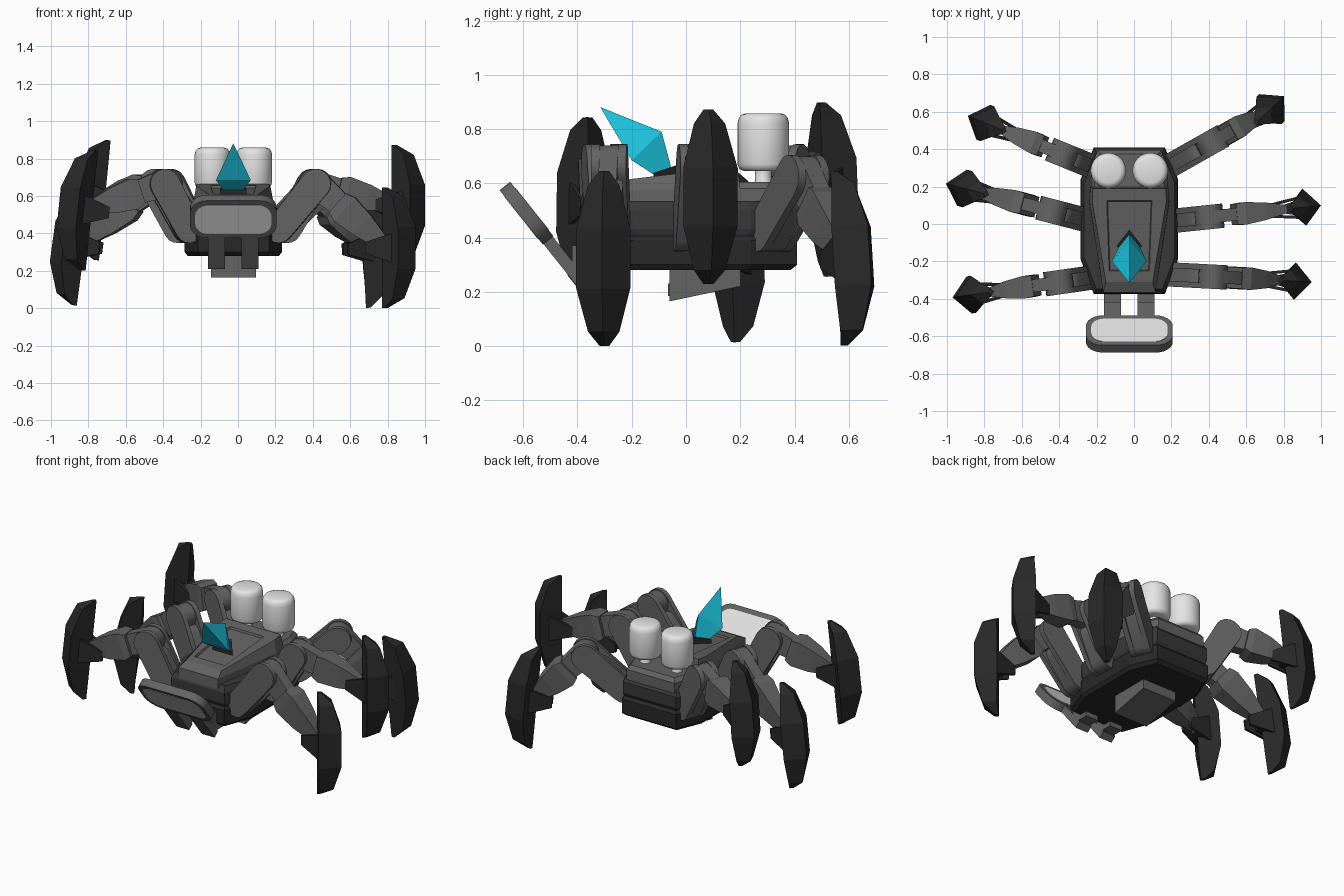
import bpy, math
from mathutils import Vector, Matrix

if "Cube" in bpy.data.objects:
    bpy.data.objects.remove(bpy.data.objects["Cube"])

CX = -0.025  # body centre line


def mat(name, r, g, b):
    m = bpy.data.materials.new(name)
    m.diffuse_color = (r, g, b, 1)
    m.use_nodes = True
    m.node_tree.nodes["Principled BSDF"].inputs["Base Color"].default_value = m.diffuse_color
    return m


GRAY = mat("mid gray", 0.125, 0.125, 0.125)
HULL = mat("dark gray", 0.04, 0.04, 0.04)
BLACK = mat("black", 0.022, 0.022, 0.022)
WHITE = mat("off white", 0.78, 0.78, 0.78)
TEAL = mat("teal", 0.012, 0.58, 0.77)


def loft(name, rings, m, matrix=None, smooth=0):
    """Skin equal-length rings of points and cap both ends; smooth is an angle in degrees."""
    n = len(rings[0])
    verts = [Vector(p) for r in rings for p in r]
    faces = [tuple(range(n))[::-1], tuple(range((len(rings) - 1) * n, len(rings) * n))]
    for k in range(len(rings) - 1):
        for i in range(n):
            a, b = k * n + i, k * n + (i + 1) % n
            faces.append((a, b, b + n, a + n))
    me = bpy.data.meshes.new(name)
    me.from_pydata(verts, [], faces)
    if matrix:
        me.transform(matrix)
    me.materials.append(m)
    ob = bpy.data.objects.new(name, me)
    bpy.context.collection.objects.link(ob)
    bpy.context.view_layer.objects.active = ob
    ob.select_set(True)
    bpy.ops.object.mode_set(mode='EDIT')
    bpy.ops.mesh.select_all(action='SELECT')
    bpy.ops.mesh.normals_make_consistent(inside=False)
    bpy.ops.object.mode_set(mode='OBJECT')
    if smooth:
        bpy.ops.object.shade_smooth_by_angle(angle=math.radians(smooth))
    ob.select_set(False)
    return ob


def sym(pts, z, s=1.0):
    """Mirror half-outline points (half width, y) into a closed ring; z is a number or function of y."""
    f = z if callable(z) else (lambda y: z)
    half = [(x * s, y * s) for x, y in pts]
    return [(CX + x, y, f(y)) for x, y in half] + [(CX - x, y, f(y)) for x, y in reversed(half)]


def box(name, x0, x1, y0, y1, z0, z1, m, matrix=None):
    r = [(x0, y0), (x1, y0), (x1, y1), (x0, y1)]
    return loft(name, [[(x, y, z) for x, y in r] for z in (z0, z1)], m, matrix)


def lathe(name, profile, x, y, m, n=32):
    rings = [[(x + r * math.cos(i * math.tau / n), y + r * math.sin(i * math.tau / n), z)
              for i in range(n)] for r, z in profile]
    return loft(name, rings, m, smooth=60)


def capsule(p, q, r1, r2, n=8):
    """Rounded outline around two points in the leg plane."""
    a = math.atan2(q[1] - p[1], q[0] - p[0])
    out = []
    for c, r, start in ((q, r2, a - math.pi / 2), (p, r1, a + math.pi / 2)):
        for i in range(n + 1):
            t = start + math.pi * i / n
            out.append((c[0] + r * math.cos(t), c[1] + r * math.sin(t)))
    return out


def plate(name, outline, l0, l1, m, matrix):
    """Extrude a leg-plane outline sideways."""
    return loft(name, [[(x, l, z) for x, z in outline] for l in (l0, l1)], m, matrix, 35)


# Hull: octagonal tub with a groove around it
TUB = [(0.19, 0.41), (0.26, 0.24), (0.26, -0.19), (0.19, -0.375)]
loft("lower_hull", [sym(TUB, 0.28, 0.94), sym(TUB, 0.30), sym(TUB, 0.39),
                    sym(TUB, 0.41, 0.95)], BLACK)
loft("middle_hull", [sym(TUB, 0.40, 0.95), sym(TUB, 0.43, 0.99), sym(TUB, 0.50, 0.99),
                     sym(TUB, 0.535, 0.93)], HULL)

# Sloping hood with a shallow sunken panel
slope = lambda y: 0.64 + 0.12 * y
loft("hood", [
    sym([(0.21, 0.20), (0.215, 0.12), (0.14, -0.365)], 0.50),
    sym([(0.21, 0.20), (0.213, 0.12), (0.14, -0.365)], 0.575),
    sym([(0.195, 0.19), (0.198, 0.12), (0.125, -0.31)], slope),
    sym([(0.12, 0.125), (0.12, 0.10), (0.108, -0.25)], slope),
    sym([(0.115, 0.12), (0.115, 0.10), (0.103, -0.245)], lambda y: slope(y) - 0.012)], GRAY)

# Rear deck carrying two canisters
DECK = [(0.17, 0.395), (0.205, 0.30), (0.205, 0.17)]
DECK_TOP = [(0.155, 0.375), (0.185, 0.29), (0.185, 0.17)]
loft("rear_deck", [sym(DECK, 0.50), sym(DECK, 0.58), sym(DECK_TOP, 0.605)], GRAY)
for s in (-1, 1):
    x = CX + s * 0.112
    lathe("canister", [(0.07, 0.645), (0.088, 0.652), (0.095, 0.67), (0.095, 0.82), (0.09, 0.841),
                       (0.08, 0.853), (0.065, 0.858)], x, 0.285, WHITE)
    lathe("canister_neck", [(0.04, 0.59), (0.03, 0.61), (0.03, 0.65)], x, 0.285, WHITE, 16)

# Three-sided crystal in a dark socket
loft("crystal", [
    [(CX - 0.045, -0.10, 0.62), (CX + 0.045, -0.10, 0.62), (CX, -0.055, 0.66)],
    [(CX - 0.093, -0.20, 0.685), (CX + 0.093, -0.20, 0.685), (CX, -0.09, 0.79)],
    [(CX - 0.001, -0.315, 0.879), (CX + 0.001, -0.315, 0.879), (CX, -0.314, 0.88)]], TEAL)
loft("crystal_socket", [[(CX - 0.07, -0.12, z), (CX + 0.07, -0.12, z), (CX, -0.03, z + 0.03)]
                        for z in (0.58, 0.638)], BLACK)

# Wedge under the belly with a small front plate
loft("belly_wedge", [[(x, -0.06, 0.165), (x, 0.20, 0.22), (x, 0.20, 0.31), (x, -0.06, 0.31)]
                     for x in (CX - 0.12, CX + 0.12)], GRAY)
box("belly_plate", CX - 0.10, CX + 0.10, -0.066, -0.05, 0.185, 0.23, GRAY)

# Tilted front panel: local y runs up the panel, local z faces back and up
up = Vector((0, -0.62, 0.78)).normalized()
face = Vector((0, up.z, -up.y))
TILT = Matrix.Translation((CX, -0.588, 0.49)) @ Matrix(
    ((1, 0, 0), (0, up.y, face.y), (0, up.z, face.z))).to_4x4()


def pill(hx, hy, r, z, n=6):
    out = []
    for k, (sx, sy) in enumerate(((1, 1), (-1, 1), (-1, -1), (1, -1))):
        for i in range(n + 1):
            t = math.pi / 2 * (k + i / n)
            out.append((sx * (hx - r) + r * math.cos(t), sy * (hy - r) + r * math.sin(t), z))
    return out


loft("panel_frame", [pill(0.232, 0.128, 0.09, z) for z in (-0.025, 0.025)], GRAY, TILT, 35)
for s in (-1, 1):
    loft("panel_screen", [pill(0.204, 0.098, 0.07, s * z) for z in (0.02, 0.027)], WHITE, TILT)
    box("panel_arm", s * 0.09 - 0.045, s * 0.09 + 0.045, -0.34, -0.10, -0.022, 0.022, GRAY, TILT)
    box("arm_mount", CX + s * 0.09 - 0.045, CX + s * 0.09 + 0.045, -0.42, -0.30, 0.25, 0.37, GRAY)

# Foot rings: height, half width, outer reach; the inner edge is straight
FOOT = [(-0.322, 0.018, -0.06), (-0.27, 0.058, 0.03), (-0.11, 0.1, 0.09),
        (0.11, 0.1, 0.09), (0.27, 0.058, 0.03), (0.322, 0.018, -0.06)]
INNER = -0.09


def leg(side, hip, foot, foot_z, knee_r, tilt=0, yaw=0, knee_z=0.665):
    d = Vector(foot) - Vector(hip)
    reach = d.length
    M = Matrix.Translation((hip[0], hip[1], 0)) @ Matrix.Rotation(math.atan2(d.y, d.x), 4, 'Z')
    h, k = Vector((0.02, 0.42)), Vector((knee_r, knee_z))
    end = Vector((reach - 0.06, foot_z))
    # Hip block and forked thigh
    plate(side + "_hip", capsule((-0.06, 0.42), h, 0.06, 0.06), -0.045, 0.045, HULL, M)
    plate(side + "_thigh", capsule(h, h.lerp(k, 0.6), 0.07, 0.06), -0.06, 0.06, GRAY, M)
    for s in (-1, 1):
        plate(side + "_thigh_fork", capsule(h, k, 0.072, 0.08), s * 0.034, s * 0.065, GRAY, M)
    # Shin arm held in the fork, then the tapered shin
    plate(side + "_shin_arm", capsule(k, k.lerp(end, 0.4), 0.075, 0.06), -0.034, 0.034, GRAY, M)
    ax = (end - k).normalized()
    nz = Vector((-ax.y, ax.x))
    rings = []
    for t, hw, hh in ((0.3, 0.056, 0.068), (0.4, 0.06, 0.084), (0.65, 0.046, 0.07), (1.0, 0.012, 0.03)):
        c = k.lerp(end, t)
        rings.append([(c.x + nz.x * v * hh, u * hw, c.y + nz.y * v * hh)
                      for u, v in ((-1, -1), (1, -1), (1, 1), (-1, 1))])
    loft(side + "_shin", rings, GRAY, M)
    # Black ankle flare with two prongs, and the blade foot
    A = M @ Matrix.Translation((reach, 0, foot_z)) @ Matrix.Rotation(-tilt, 4, 'Y')
    F = M @ Matrix.Translation((reach, 0, foot_z)) @ Matrix.Rotation(yaw, 4, 'Z') \
        @ Matrix.Rotation(-tilt, 4, 'Y')
    square = ((-1, -1), (1, -1), (1, 1), (-1, 1))
    loft(side + "_ankle", [[(x, u * w, v * z) for u, v in square]
                           for x, w, z in ((-0.12, 0.02, 0.04), (-0.04, 0.04, 0.065))], BLACK, A)
    for s in (-1, 1):
        loft(side + "_ankle_prong", [[(x, s * l + u * 0.008, v * z) for u, v in square]
                                     for x, l, z in ((-0.18, 0.03, 0.03), (-0.03, 0.052, 0.08))],
             BLACK, A)
    loft(side + "_foot", [[(o, 0, z), ((o + INNER) / 2, w, z), (INNER, 0, z), ((o + INNER) / 2, -w, z)]
                          for z, w, o in FOOT], BLACK, F)


R = math.radians
leg("left_back", (-0.23, 0.31), (-0.795, 0.54), 0.585, 0.16, R(6))
leg("left_middle", (-0.29, 0.03), (-0.905, 0.19), 0.345, 0.15, R(8))
leg("left_front", (-0.25, -0.29), (-0.87, -0.378), 0.53, 0.15, R(6))
leg("right_back", (0.19, 0.31), (0.73, 0.615), 0.33, 0.25, R(5), R(14), 0.625)
leg("right_middle", (0.24, 0.02), (0.91, 0.09), 0.55, 0.16)
leg("right_front", (0.20, -0.27), (0.86, -0.305), 0.323, 0.22)
